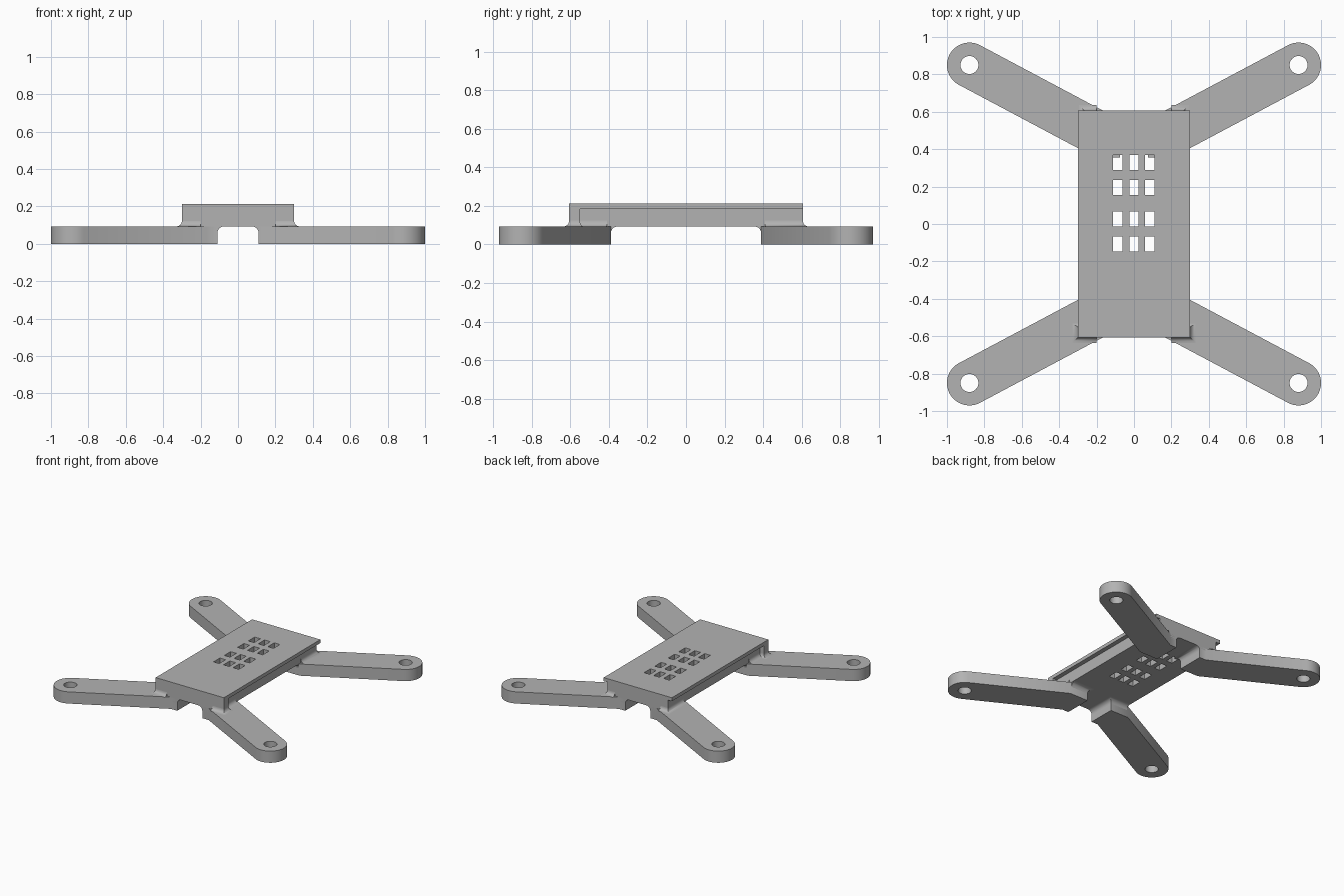
import bpy
import bmesh
from math import sin, cos, tan, pi, radians

cube = bpy.data.objects.get("Cube")
if cube:
    bpy.data.objects.remove(cube, do_unlink=True)

grey = bpy.data.materials.new("light_grey")
grey.use_nodes = True
grey.diffuse_color = (0.45, 0.45, 0.45, 1)
grey.node_tree.nodes["Principled BSDF"].inputs["Base Color"].default_value = grey.diffuse_color


def loft(name, rings):
    """Closed solid through a list of matching point rings."""
    bm = bmesh.new()
    loops = [[bm.verts.new(p) for p in ring] for ring in rings]
    bm.faces.new(loops[0])
    bm.faces.new(loops[-1])
    for low, high in zip(loops, loops[1:]):
        for i in range(len(low)):
            j = (i + 1) % len(low)
            bm.faces.new((low[i], low[j], high[j], high[i]))
    bmesh.ops.recalc_face_normals(bm, faces=bm.faces)
    mesh = bpy.data.meshes.new(name)
    bm.to_mesh(mesh)
    bm.free()
    mesh.materials.append(grey)
    obj = bpy.data.objects.new(name, mesh)
    bpy.context.collection.objects.link(obj)
    return obj


def prism(name, outline, z0, z1):
    return loft(name, [[(x, y, z) for x, y in outline] for z in (z0, z1)])


def rect(x0, x1, y0, y1):
    return [(x0, y0), (x1, y0), (x1, y1), (x0, y1)]


def activate(obj):
    bpy.ops.object.select_all(action="DESELECT")
    obj.select_set(True)
    bpy.context.view_layer.objects.active = obj


def cut(obj, cutters):
    activate(obj)
    for cutter in cutters:
        mod = obj.modifiers.new("cut", "BOOLEAN")
        mod.operation = "DIFFERENCE"
        mod.solver = "EXACT"
        mod.object = cutter
        bpy.ops.object.modifier_apply(modifier=mod.name)
        bpy.data.objects.remove(cutter, do_unlink=True)


def finish(obj, mirror_x=False, mirror_y=False):
    activate(obj)
    if mirror_x or mirror_y:
        mod = obj.modifiers.new("mirror", "MIRROR")
        mod.use_axis = (mirror_x, mirror_y, False)
        mod.use_mirror_merge = False
        bpy.ops.object.modifier_apply(modifier=mod.name)
    bpy.ops.object.shade_smooth_by_angle(angle=radians(35))


def flare(name, box, grow, z_tight, z_wide, r):
    """Block whose chosen sides curve outward from z_tight to z_wide."""
    rings = []
    for i in range(7):
        t = i / 6 * pi / 2
        o = r * (1 - cos(t))
        z = z_tight + (z_wide - z_tight) * sin(t)
        rings.append([(x, y, z) for x, y in rect(*[b + g * o for b, g in zip(box, grow)])])
    return loft(name, rings)


HALF_X, HALF_Y, CORE_X = 0.3, 0.606, 0.265
BASE, LEDGE, TOP = 0.093, 0.185, 0.213

# Plate with side grooves that stop short of the front
plate = prism("plate", rect(-HALF_X, HALF_X, -HALF_Y, HALF_Y), BASE, TOP)
cut(plate, [prism("groove_cutter", rect(*sorted((s * CORE_X, s * 0.4)), -0.55, 0.7), 0, LEDGE)
            for s in (-1, 1)])

# Grid of vent windows through the plate
cut(plate, [prism("vent_cutter", rect(x - 0.025, x + 0.025, y - 0.04, y + 0.04), 0, 0.3)
            for x in (-0.087, 0, 0.085) for y in (0.33, 0.195, 0.027, -0.107)])
finish(plate)

# Arms with rounded tips, running into square feet under the plate corners
TIP_X, TIP_Y, R, A = 0.88, 0.85, 0.12, radians(28)


def circle_point(radius, angle):
    return TIP_X + radius * cos(angle), TIP_Y + radius * sin(angle)


outline = [circle_point(R, A - pi / 2 + pi * i / 24) for i in range(25)]
low, high = outline[0], outline[-1]
outline += [(high[0] - (high[1] - HALF_Y) / tan(A), HALF_Y), (0.11, HALF_Y), (0.11, 0.39),
            (low[0] - (low[1] - 0.39) / tan(A), 0.39)]
arms = prism("arms", outline, 0, BASE)
cut(arms, [prism("hole_cutter", [circle_point(0.048, 2 * pi * i / 32) for i in range(32)], -0.1, 0.3)])
finish(arms, True, True)

# Fillets where the feet meet the underside of the plate
foot = flare("foot_fillets", (0.11, 0.26, 0.39, HALF_Y), (-1, 0, -1, 0), 0.058, BASE, 0.035)
finish(foot, True, True)

# Fillets where the plate walls meet the arm tops
UP = BASE + 0.03
finish(flare("front_corner_fillets", (0.2, HALF_X, -HALF_Y, -0.55), (0, 1, -1, 0.6), UP, BASE, 0.03), True)
finish(flare("front_side_fillets", (0.2, CORE_X, -0.57, -0.41), (0, 1, 0, 0), UP, BASE, 0.03), True)
finish(flare("back_fillets", (0.2, CORE_X, 0.41, HALF_Y), (0, 1, 0, 1), UP, BASE, 0.03), True)
